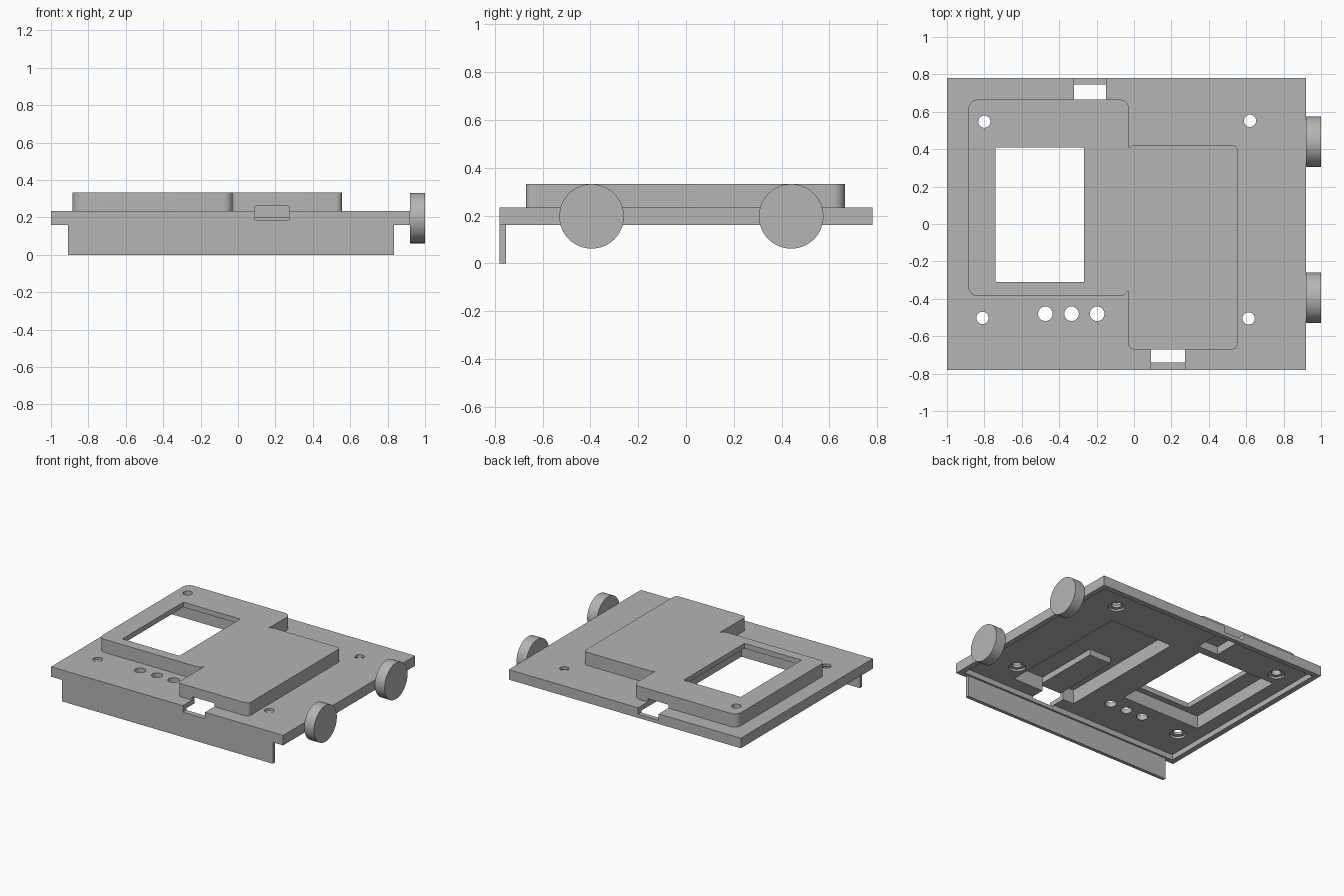
import bpy, bmesh, math
from mathutils import Matrix

cube = bpy.data.objects.get("Cube")
if cube:
    bpy.data.objects.remove(cube, do_unlink=True)

grey = bpy.data.materials.new("plain grey")
grey.use_nodes = True
GREY = (0.46, 0.46, 0.46, 1)
grey.diffuse_color = GREY
grey.node_tree.nodes["Principled BSDF"].inputs["Base Color"].default_value = GREY


def finish(name, bm):
    bmesh.ops.recalc_face_normals(bm, faces=bm.faces)
    mesh = bpy.data.meshes.new(name)
    bm.to_mesh(mesh)
    bm.free()
    mesh.materials.append(grey)
    obj = bpy.data.objects.new(name, mesh)
    bpy.context.collection.objects.link(obj)
    return obj


def box(name, x, y, z, radius=0):
    """Box from ranges, with optional rounded upright edges."""
    bm = bmesh.new()
    bmesh.ops.create_cube(bm, size=1)
    for v in bm.verts:
        v.co = [r[0] if c < 0 else r[1] for c, r in zip(v.co, (x, y, z))]
    if radius:
        upright = [e for e in bm.edges
                   if abs(e.verts[0].co.z - e.verts[1].co.z) > 1e-4]
        bmesh.ops.bevel(bm, geom=upright, offset=radius, segments=8,
                        profile=0.5, affect='EDGES')
    return finish(name, bm)


def cylinder(name, centre, radius, depth, axis='Z', sides=32):
    bm = bmesh.new()
    bmesh.ops.create_cone(bm, cap_ends=True, segments=sides, radius1=radius,
                          radius2=radius, depth=depth)
    if axis == 'X':
        bmesh.ops.rotate(bm, verts=bm.verts,
                         matrix=Matrix.Rotation(math.pi / 2, 3, 'Y'))
    bmesh.ops.translate(bm, verts=bm.verts, vec=centre)
    return finish(name, bm)


def combine(target, tool, operation):
    """Apply one boolean and remove the helper."""
    tool.hide_render = True
    mod = target.modifiers.new("shape", 'BOOLEAN')
    mod.operation, mod.solver, mod.object = operation, 'EXACT', tool
    bpy.context.view_layer.objects.active = target
    bpy.ops.object.modifier_apply(modifier=mod.name)
    bpy.data.objects.remove(tool, do_unlink=True)


def smooth(obj):
    bpy.ops.object.select_all(action='DESELECT')
    obj.select_set(True)
    bpy.context.view_layer.objects.active = obj
    bpy.ops.object.shade_smooth_by_angle(angle=math.radians(30))


# Cover plate with two raised housings
cover = box("cover", (-1, 0.92), (-0.78, 0.78), (0.16, 0.235))
for x, y in (((-0.885, -0.027), (-0.385, 0.665)),
             ((-0.031, 0.555), (-0.67, 0.42))):
    combine(cover, box("housing", x, y, (0.2, 0.333), 0.05 if x[0] < -0.5 else 0.03), 'UNION')

# Hollow underside, housing cavities, window and cable notches
cuts = [
    ((-0.96, 0.88), (-0.74, 0.74), (0.1, 0.2)),
    ((0, 0.525), (-0.64, 0.39), (0.15, 0.305)),
    ((-0.86, -0.21), (-0.355, 0.44), (0.15, 0.295)),
    ((-0.74, -0.268), (-0.31, 0.41), (0.1, 0.4)),
    ((0.09, 0.273), (-0.74, -0.6), (0.1, 0.26)),
    ((0.09, 0.273), (-0.9, -0.7), (0.187, 0.26)),
    ((-0.32, -0.15), (0.5, 0.745), (0.1, 0.26)),
    ((-0.32, -0.15), (0.7, 0.9), (0.187, 0.26)),
]
for x, y, z in cuts:
    combine(cover, box("cutter", x, y, z), 'DIFFERENCE')

# Screw holes with sunk seats, and three indicator holes
for x, y in ((-0.8, 0.547), (0.62, 0.552), (-0.81, -0.502), (0.613, -0.505)):
    combine(cover, cylinder("cutter", (x, y, 0.25), 0.033, 0.4, sides=24), 'DIFFERENCE')
    combine(cover, cylinder("cutter", (x, y, 0.2), 0.058, 0.03, sides=24), 'DIFFERENCE')
for x in (-0.474, -0.334, -0.197):
    combine(cover, cylinder("cutter", (x, -0.48, 0.2), 0.039, 0.3, sides=24), 'DIFFERENCE')
smooth(cover)

# Connector block under the housing roof
box("connector_block", (0.09, 0.273), (-0.645, -0.14), (0.26, 0.31))

# Front skirt
box("front_skirt", (-0.91, 0.835), (-0.78, -0.754), (0, 0.162))

# Side knobs
for name, y in (("front_knob", -0.395), ("rear_knob", 0.44)):
    smooth(cylinder(name, (0.96, y, 0.197), 0.135, 0.08, 'X', 64))
